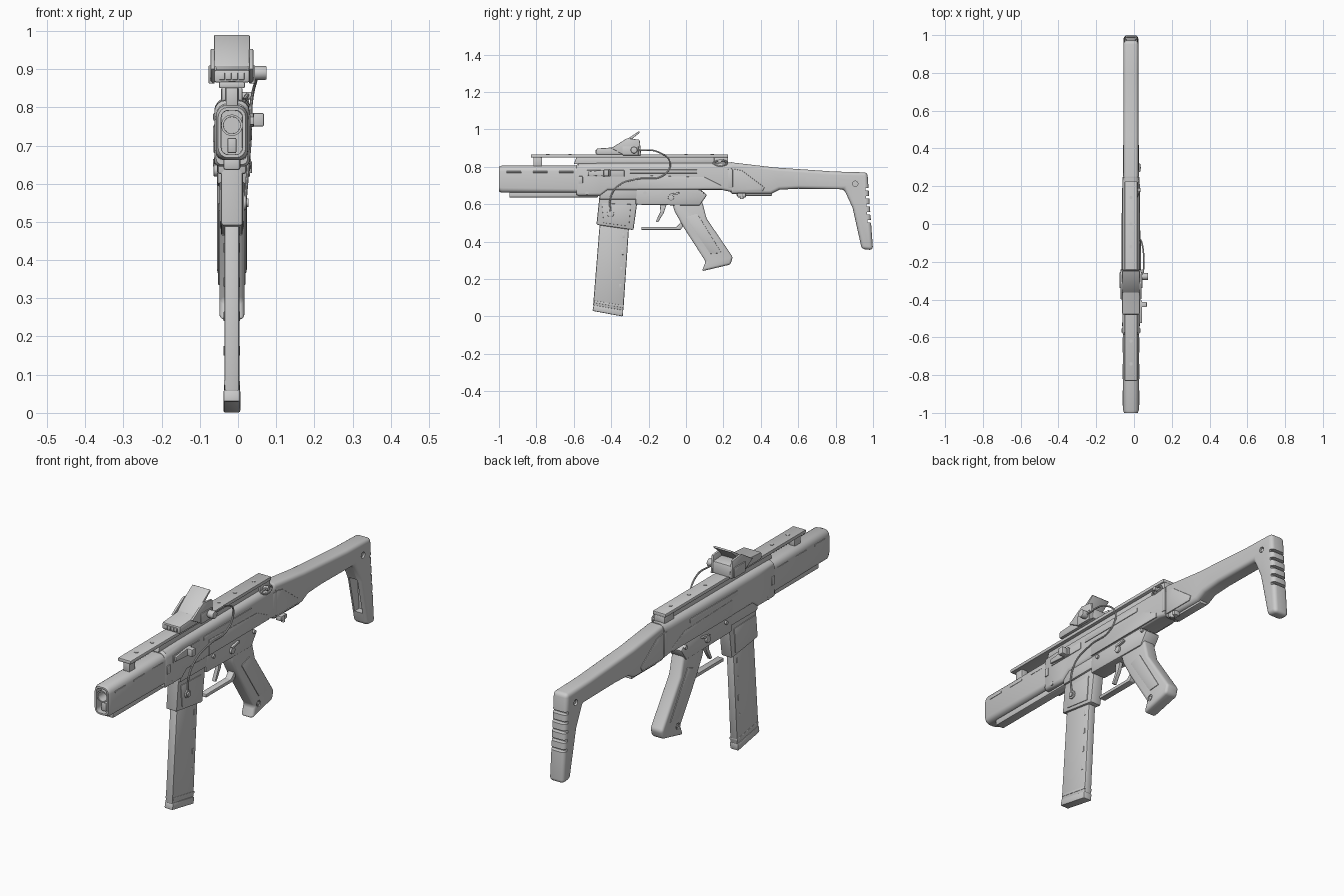
import bpy, bmesh, math
from mathutils import Vector, Matrix

if "Cube" in bpy.data.objects:
    bpy.data.objects.remove(bpy.data.objects["Cube"])

cutters = []

def finish(name, bm, bevel=0, seg=2):
    bmesh.ops.recalc_face_normals(bm, faces=bm.faces)
    me = bpy.data.meshes.new(name)
    bm.to_mesh(me)
    bm.free()
    ob = bpy.data.objects.new(name, me)
    bpy.context.collection.objects.link(ob)
    if bevel:
        m = ob.modifiers.new("bevel", 'BEVEL')
        m.width, m.segments, m.limit_method, m.angle_limit = bevel, seg, 'ANGLE', math.radians(35)
    return ob

def plate(name, pts, x0, x1, bevel=0.0, seg=2):
    """Side profile of (y, z) points, extruded from x0 to x1."""
    bm = bmesh.new()
    f = bm.faces.new([bm.verts.new((x0, y, z)) for y, z in pts])
    r = bmesh.ops.extrude_face_region(bm, geom=[f])
    bmesh.ops.translate(bm, vec=(x1 - x0, 0, 0), verts=[v for v in r['geom'] if isinstance(v, bmesh.types.BMVert)])
    return finish(name, bm, bevel, seg)

def box(name, x0, x1, y0, y1, z0, z1, bevel=0.0):
    return plate(name, [(y0, z0), (y1, z0), (y1, z1), (y0, z1)], x0, x1, bevel)

def loft(name, sections, corner=4, recess=0.0):
    """Rounded-rectangle sections along y: (y, half width, bottom, top, bottom radius, top radius)."""
    bm = bmesh.new()
    rings = []
    for y, w, zb, zt, rb, rt in sections:
        ring = []
        for q, (sx, cz, r) in enumerate([(1, zt - rt, rt), (-1, zt - rt, rt), (-1, zb + rb, rb), (1, zb + rb, rb)]):
            for i in range(corner + 1):
                a = math.pi / 2 * (q + i / corner)
                ring.append(bm.verts.new((sx * (w - r) + r * math.cos(a), y, cz + r * math.sin(a))))
        rings.append(ring)
    n = len(rings[0])
    for a, b in zip(rings, rings[1:]):
        for i in range(n):
            bm.faces.new((a[i], a[(i + 1) % n], b[(i + 1) % n], b[i]))
    front = bm.faces.new(rings[0])
    bm.faces.new(rings[-1])
    bmesh.ops.recalc_face_normals(bm, faces=bm.faces)
    if recess:
        bmesh.ops.inset_region(bm, faces=[front], thickness=0.008)
        bmesh.ops.inset_region(bm, faces=[front], thickness=0.001, depth=-recess)
    return finish(name, bm)

def cyl(name, p, r, length, axis='X', sides=20, bore=0.0, bevel=0.0):
    bm = bmesh.new()
    bmesh.ops.create_cone(bm, cap_ends=True, segments=sides, radius1=r, radius2=r, depth=length)
    if bore:
        top = max(bm.faces, key=lambda f: f.calc_center_median().z)
        bmesh.ops.inset_region(bm, faces=[top], thickness=r - bore)
        bmesh.ops.inset_region(bm, faces=[top], thickness=0.0005, depth=-length * 0.8)
    rot = {'X': Matrix.Rotation(math.pi / 2, 4, 'Y'), 'Y': Matrix.Rotation(math.pi / 2, 4, 'X'), 'Z': Matrix()}[axis]
    bm.transform(Matrix.Translation(p) @ rot)
    return finish(name, bm, bevel)

def wire(name, pts, r):
    cu = bpy.data.curves.new(name, 'CURVE')
    cu.dimensions, cu.bevel_depth, cu.bevel_resolution, cu.resolution_u = '3D', r, 2, 8
    sp = cu.splines.new('BEZIER')
    sp.bezier_points.add(len(pts) - 1)
    for b, p in zip(sp.bezier_points, pts):
        b.co = p
        b.handle_left_type = b.handle_right_type = 'AUTO'
    ob = bpy.data.objects.new(name, cu)
    bpy.context.collection.objects.link(ob)

def cut(ob, cutter):
    cutter.hide_render = True
    cutters.append(cutter)
    m = ob.modifiers.new("cut", 'BOOLEAN')
    m.operation, m.object, m.solver = 'DIFFERENCE', cutter, 'EXACT'

# Handguard, barrel and lower strip
loft("handguard", [(-1, .036, .668, .800, .026, .026), (-.985, .042, .662, .806, .026, .03),
                   (-.56, .043, .662, .806, .02, .03)], recess=.06)
cyl("barrel", (0, -.96, .753), .028, .07, 'Y', 24, bore=.022)
box("guide_rod", -.012, .012, -.985, -.93, .68, .72, .004)
box("handguard_strip", -.022, .022, -.945, -.47, .636, .67, .006)

# Upper receiver with stepped collar
loft("receiver", [(-.585, .041, .65, .81, .015, .03), (-.575, .046, .645, .818, .015, .03),
                  (-.46, .046, .645, .82, .015, .03), (-.42, .046, .675, .82, .015, .03),
                  (.2, .046, .675, .822, .015, .03), (.245, .043, .665, .825, .015, .03)])

# Top rail
box("top_rail", -.034, .034, -.83, .225, .85, .867, .004)
plate("rail_riser", [(-.60, .815), (.225, .815), (.225, .852), (-.585, .852)], -.018, .018, .003)
box("rail_front_post", -.016, .016, -.815, -.77, .80, .852, .003)
box("rail_rear_block", -.028, .028, .15, .225, .81, .852, .005)
for i, y in enumerate((-.74, -.62, -.12, 0, .14)):
    cyl(f"rail_screw_{i}", (0, y, .867), .009, .004, 'Z', 12)

# Magazine well and lower receiver
plate("magazine_well", [(-.465, .70), (-.463, .64), (-.479, .49), (-.281, .462), (-.262, .60), (-.25, .70)],
      -.029, .029, .008)
plate("well_upper", [(-.465, .70), (-.463, .625), (-.262, .625), (-.25, .70)], -.038, .038, .008)
plate("lower_receiver", [(-.27, .70), (-.22, .712), (.035, .712), (.113, .65), (.072, .592), (-.27, .598)],
      -.039, .039, .008)

# Magazine
plate("magazine", [(-.457, .55), (-.30, .55), (-.335, .03), (-.497, .055)], -.0195, .0195, .007)
plate("magazine_base", [(-.494, .062), (-.335, .034), (-.338, .0), (-.5, .03)], -.022, .022, .005)
plate("magazine_band", [(-.490, .085), (-.333, .058), (-.334, .046), (-.492, .073)], -.021, .021, .002)

# Pistol grip, guard and trigger
grip = plate("grip", [(-.078, .62), (-.06, .56), (-.01, .472), (.105, .294), (.085, .242), (.238, .278), (.25, .318),
                      (.11, .524), (.085, .62)], -.033, .033, .012, 3)
for s in (-1, 1):
    cut(grip, cyl("grip_pin_cutter", (s * .033, .13, .30), .015, .01, 'X', 16))
    cyl("grip_pin", (s * .029, .13, .30), .009, .006, 'X', 16)
    plate("grip_panel", [(.0, .53), (.06, .55), (.19, .34), (.13, .335)], s * .03, s * .036, .002)
plate("trigger_guard", [(-.238, .463), (-.03, .463), (.0, .50), (-.02, .512), (-.05, .479), (-.238, .479)],
      -.016, .016, .003)
plate("trigger", [(-.14, .61), (-.10, .61), (-.118, .555), (-.15, .503), (-.162, .508), (-.137, .56)],
      -.009, .009, .003)

# Shoulder stock with butt grooves and hollow
stock = plate("stock", [(.235, .825), (.47, .797), (.79, .775), (.97, .77), (1, .355), (.94, .36), (.89, .583),
                        (.845, .68), (.6, .683), (.50, .678), (.455, .655), (.235, .655)], -.039, .039, .018, 4)
for i in range(5):
    z = .675 - i * .043
    y = .97 + (.77 - z) * .072
    cut(stock, plate("groove_cutter", [(y - .018, z), (y + .03, z - .006), (y + .03, z + .012), (y - .018, z + .012)], -.06, .06))
cut(stock, plate("hollow_cutter", [(.83, .60), (.945, .59), (.962, .42), (.83, .42)], -.021, .021))
for s in (-1, 1):
    cut(stock, cyl("stock_hole_cutter", (s * .039, .905, .71), .014, .02, 'X', 16))
    cyl("stock_pin", (s * .03, .905, .71), .009, .008, 'X', 12)
    plate("stock_cheek", [(.25, .79), (.30, .78), (.42, .69), (.41, .67), (.25, .67)], s * .03, s * .042, .003)
    box("stock_collar", s * .03, s * .046, .225, .25, .69, .79, .003)
box("stock_under_plate", -.02, .02, .27, .46, .645, .66, .003)

# Sling stud on the right side
box("sling_stud", .02, .05, .275, .32, .637, .66, .004)
cyl("sling_pin", (.044, .298, .643), .009, .03, 'Z', 12)

# Reflex sight
box("sight_mount", -.03, .03, -.46, -.25, .855, .875, .004)
plate("sight_body", [(-.479, .865), (-.479, .898), (-.37, .905), (-.33, .925), (-.245, .92), (-.24, .865)],
      -.047, .047, .006)
plate("sight_hood", [(-.37, .90), (-.36, .912), (-.32, .945), (-.252, .99), (-.246, .984), (-.30, .94), (-.32, .90)],
      -.047, .047, .003)
for s in (-1, 1):
    plate("sight_cheek", [(-.40, .90), (-.315, .953), (-.248, .945), (-.24, .862), (-.33, .862)],
          s * .045, s * .056, .003)
    box("sight_clamp", s * .05, s * .061, -.34, -.255, .862, .91, .003)
for i in range(4):
    x = -.0255 + i * .017
    box(f"sight_window_{i}", x - .007, x + .007, -.483, -.47, .872, .89, .001)
cyl("sight_knob", (.072, -.278, .89), .018, .038, 'X', 20, bevel=.003)
cyl("sight_knob_base", (.058, -.278, .89), .012, .03, 'X', 16)

# Charging handle
box("charging_slot", .042, .049, -.53, -.33, .748, .782, .002)
plate("charging_handle", [(-.525, .755), (-.43, .749), (-.405, .749), (-.405, .785), (-.43, .785), (-.525, .775)],
      .045, .058, .002)
box("charging_knob", .05, .084, -.44, -.412, .75, .785, .004)

# Sight cable and its socket
wire("sight_cable", [(.066, -.26, .888), (.066, -.15, .88), (.052, -.085, .82), (.049, -.12, .755),
                     (.049, -.26, .735), (.047, -.36, .70), (.042, -.402, .64), (.035, -.405, .555)], .004)
cyl("cable_socket", (.031, -.404, .55), .019, .014, 'X', 20, bevel=.002)
cyl("cable_plug", (.037, -.404, .55), .011, .014, 'X', 16)

# Rear sling loop beside the rail
wire("rail_loop", [(.032, .145, .82), (.04, .17, .832), (.042, .205, .832), (.04, .218, .82),
                   (.042, .2, .808), (.04, .165, .808), (.032, .145, .82)], .005)
cyl("loop_knob", (.036, .18, .83), .01, .03, 'X', 12)

# Mirrored panels, pins and catches
for s in (-1, 1):
    box("receiver_bar", s * .04, s * .049, -.30, .06, .765, .785, .003)
    plate("receiver_panel", [(-.26, .755), (.10, .745), (.19, .70), (.19, .68), (-.26, .68)], s * .04, s * .0475, .002)
    box("receiver_latch", s * .04, s * .05, -.575, -.552, .71, .75, .003)
    plate("well_panel", [(-.45, .605), (-.44, .50), (-.305, .482), (-.295, .60)], s * .025, s * .032, .002)
    cyl("fire_selector", (s * .042, -.08, .635), .016, .012, 'X', 16, bevel=.002)
    plate("selector_lever", [(-.085, .645), (-.035, .655), (-.035, .665), (-.09, .655)], s * .038, s * .05, .001)
    for y, z in ((-.53, .66), (.085, .66), (-.22, .66)):
        cyl("receiver_pin", (s * .04, y, z), .009, .014, 'X', 12)
    for y in (-.92, -.78, -.64):
        box("handguard_rib", s * .034, s * .0445, y - .04, y + .04, .768, .777, .002)
    for i in range(4):
        z = .42 - i * .09
        y = -.322 - (.5 - z) * .06
        box("magazine_notch", s * .017, s * .0215, y - .012, y - .002, z, z + .025, .001)

# Remove cutters after applying modifiers, then shade and centre
bpy.ops.object.select_all(action='DESELECT')
keep = [o for o in bpy.context.collection.objects if o not in cutters]
for o in keep:
    o.select_set(True)
bpy.context.view_layer.objects.active = keep[0]
bpy.ops.object.convert(target='MESH')
bpy.ops.object.shade_smooth_by_angle(angle=math.radians(35))
for o in keep:
    o.location.x -= .016
for c in cutters:
    bpy.data.objects.remove(c)
